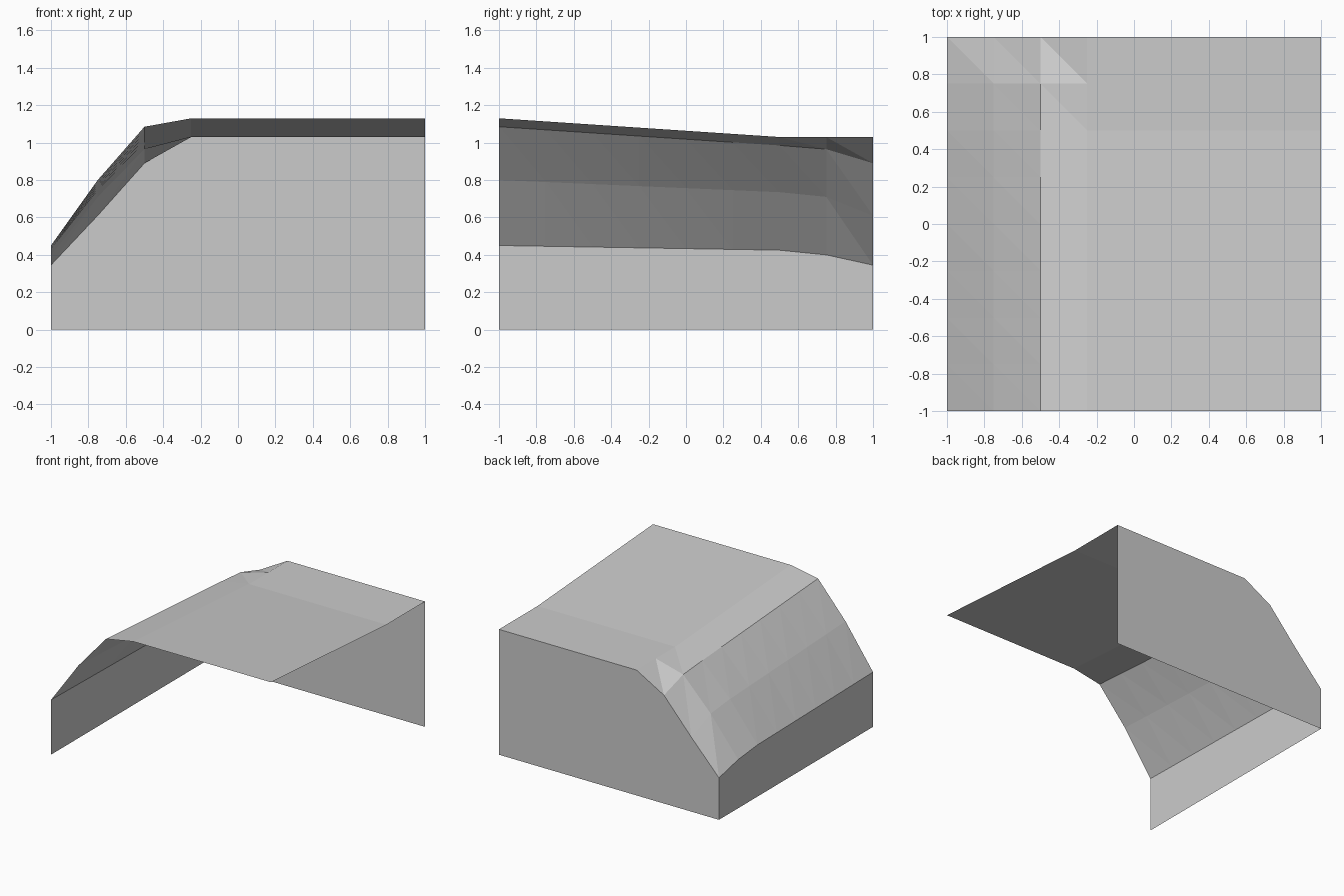
import bpy
import bmesh

cube = bpy.data.objects.get("Cube")
if cube:
    bpy.data.objects.remove(cube)

# One stone grey for the whole shell
grey = bpy.data.materials.new("stone grey")
grey.use_nodes = True
COLOUR = (0.6, 0.6, 0.6, 1)
grey.diffuse_color = COLOUR
grey.node_tree.nodes["Principled BSDF"].inputs["Base Color"].default_value = COLOUR

# Cross-sections, from the low side to the flat top, at key depths
XS = [-1, -0.75, -0.5, -0.25, 1]
SECTIONS = {
    -1: [0.45, 0.80, 1.085, 1.13, 1.13],
    0.5: [0.425, 0.735, 0.985, 1.03, 1.03],
    0.75: [0.40, 0.71, 0.965, 1.03, 1.03],
    1: [0.345, 0.61, 0.89, 1.03, 1.03],
}
YS = [-1 + 0.25 * i for i in range(9)]


def section(y):
    """Heights across the roof at depth y, blended between key sections."""
    keys = sorted(SECTIONS)
    for a, b in zip(keys, keys[1:]):
        if y <= b:
            t = (y - a) / (b - a)
            return [p + (q - p) * t for p, q in zip(SECTIONS[a], SECTIONS[b])]


def build(name, points, faces):
    """Flat-shaded sheet from a list of points and faces."""
    bm = bmesh.new()
    verts = [bm.verts.new(p) for p in points]
    for f in faces:
        bm.faces.new([verts[i] for i in f])
    mesh = bpy.data.meshes.new(name)
    bm.to_mesh(mesh)
    bm.free()
    mesh.materials.append(grey)
    obj = bpy.data.objects.new(name, mesh)
    bpy.context.collection.objects.link(obj)


# Sloped roof: a grid whose cells are all split along the same diagonal
n = len(XS)
roof = [(x, y, z) for y in YS for x, z in zip(XS, section(y))]
tris = []
for j in range(len(YS) - 1):
    for i in range(n - 1):
        a = j * n + i
        tris += [(a, a + 1, a + n), (a + 1, a + n + 1, a + n)]
build("sloped_roof", roof, tris)

# Back wall under the rear cross-section
rear = [(x, 1, z) for x, z in zip(XS, section(1))]
outline = [(-1, 1, 0)] + rear + [(1, 1, 0)]
build("back_wall", outline, [range(len(outline))])

# Low side wall under the roof's lower edge
edge = [(-1, y, section(y)[0]) for y in YS]
outline = [(-1, 1, 0), (-1, -1, 0)] + edge
build("right_wall", outline, [range(len(outline))])
